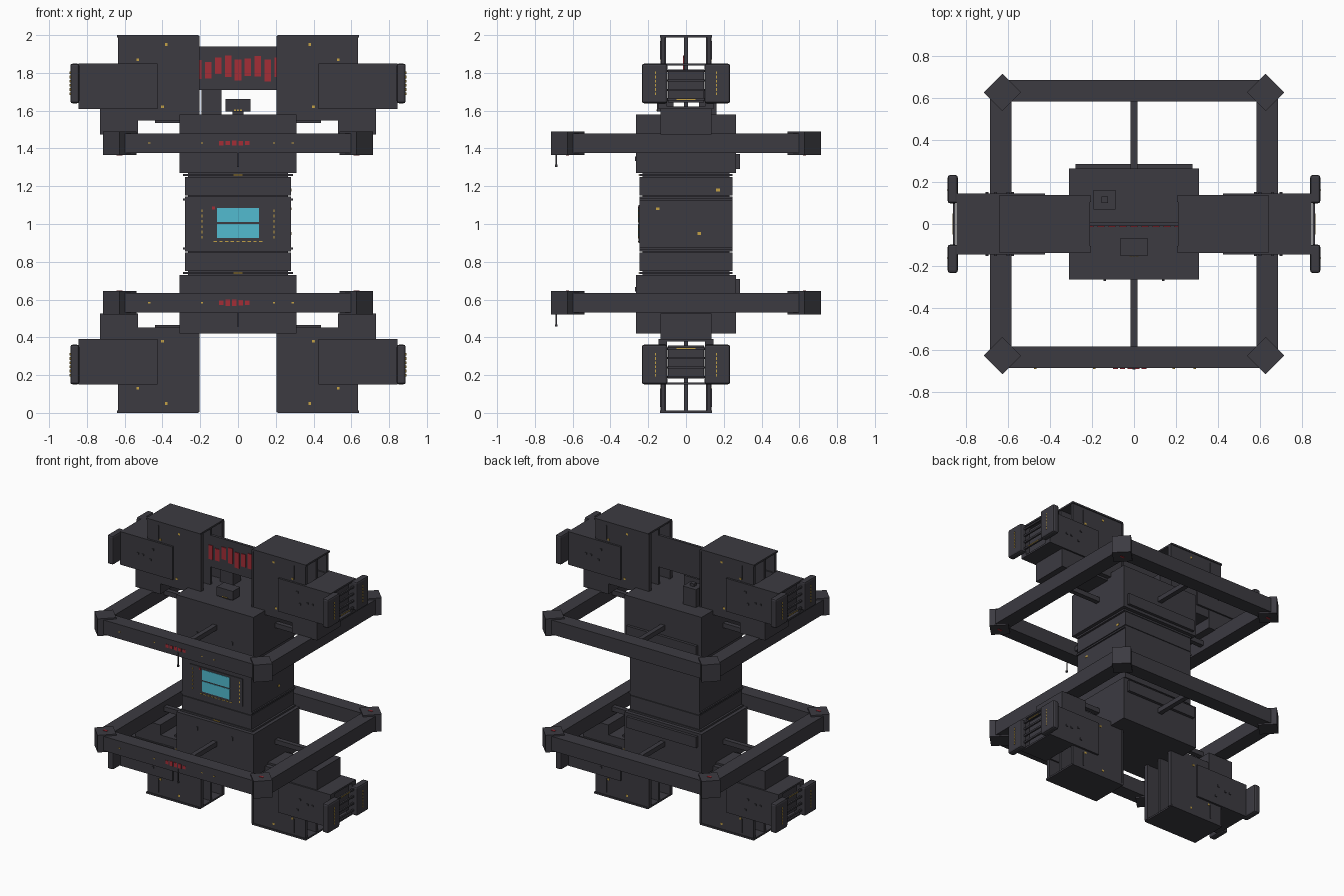
import bpy, bmesh, math, random
from mathutils import Matrix, Vector

random.seed(4)
cube = bpy.data.objects.get("Cube")
if cube:
    bpy.data.objects.remove(cube, do_unlink=True)


def material(name, red, green, blue):
    made = bpy.data.materials.new(name)
    made.use_nodes = True
    made.diffuse_color = (red, green, blue, 1)
    made.node_tree.nodes["Principled BSDF"].inputs["Base Color"].default_value = made.diffuse_color
    return made


HULL = material("dark_grey_hull", .045, .043, .053)
RED = material("signal_red", .37, .026, .037)
YELLOW = material("marker_yellow", .56, .36, .06)
CYAN = material("window_cyan", .085, .5, .63)

WALL = .012   # sheet thickness
PAINT = .006  # thickness of painted plates
DOT = .014    # marker size


def block(width, depth, height, x=0, y=0, z=0):
    """Size and centre of one box."""
    return Vector((width, depth, height)), Vector((x, y, z))


def pair(*blocks):
    """Blocks together with their mirror images across y = 0."""
    return [(size, Vector((at.x, at.y * side, at.z))) for size, at in blocks for side in (-1, 1)]


def part(name, blocks, colour=HULL, flip_x=1, flip_z=1, turn=0):
    """One object made of boxes; the flips mirror it in x and about mid height."""
    bm = bmesh.new()
    for size, at in blocks:
        place = Vector((at.x * flip_x, at.y, 1 + (at.z - 1) * flip_z))
        bmesh.ops.create_cube(bm, size=1, matrix=Matrix.Translation(place)
                              @ Matrix.Rotation(turn, 4, "Z") @ Matrix.Diagonal(size.to_4d()))
    mesh = bpy.data.meshes.new(name)
    bm.to_mesh(mesh)
    bm.free()
    mesh.materials.append(colour)
    made = bpy.data.objects.new(name, mesh)
    bpy.context.collection.objects.link(made)
    return made


def build_core():
    """Recessed shaft with stacked bands and a window on the front."""
    depth = .49
    front = -depth / 2
    part("core_shaft", [block(.53, depth - .03, .56, z=1)])
    part("core_window_band", [block(.56, depth, .25, z=1)])
    for flip, level in ((1, "upper"), (-1, "lower")):
        part(level + "_core_bands", [block(.56, depth, .1, z=1.2), block(.56, depth, WALL, z=1.14)],
             flip_z=flip)
        part(level + "_core_ribs", [block(.58, depth, WALL, z=height) for height in (1.13, 1.26)],
             flip_z=flip)

    part("window_frame", [block(.42, WALL, .2, y=front, z=1)])
    glass = front - WALL / 2
    part("window_panes", [block(.22, PAINT, .075, y=glass, z=height) for height in (.963, 1.047)], CYAN)
    columns = [block(PAINT, PAINT, DOT, x=side * .19, y=glass, z=.93 + step * .028)
               for side in (-1, 1) for step in range(6)]
    row = [block(.018, PAINT, PAINT, x=step * .03, y=glass, z=.907) for step in range(-4, 5)]
    part("window_markers", columns + row, YELLOW)
    part("window_lamp", [block(DOT, PAINT, DOT, x=-.13, y=glass, z=1.085)], RED)


def build_hub(level, flip):
    """Wide block at each end of the core."""
    part(level + "_hub", [block(.62, .53, .31, z=1.425)], flip_z=flip)
    part(level + "_hub_back_lip", [block(.56, .03, .08, y=.27, z=1.33)], flip_z=flip)
    part(level + "_hub_fittings", [block(WALL, WALL, .025, x=side * .14, y=-.265, z=1.345)
                                   for side in (-1, 1)], flip_z=flip)
    part(level + "_hub_marker", [block(.05, WALL, PAINT, y=-.245, z=1.26)], YELLOW, flip_z=flip)


def build_ring(level, flip, height):
    """Square ring of beams with turned corner nodes, struts and an antenna."""
    reach = .635
    beam = .104
    front = -reach - beam / 2
    sides = [block(beam, reach * 2, beam, x=side * reach, z=height) for side in (-1, 1)]
    part(level + "_ring", sides + pair(block(reach * 2, beam, beam, y=reach, z=height)))

    node = .125
    corners = [(side, end) for side in (-.627, .627) for end in (-.627, .627)]
    part(level + "_ring_corners", [block(node, node, node, x, y, height) for x, y in corners],
         turn=math.pi / 4)
    part(level + "_corner_lamps", [block(.03, DOT, PAINT, x, y, height - flip * node / 2)
                                   for x, y in corners], RED)

    rod = .034
    spokes = [block(.3, rod, rod, x=side * .45, z=height) for side in (-1, 1)]
    part(level + "_struts", spokes + pair(block(rod, .35, rod, y=.43, z=height)))
    part(level + "_antenna", [block(PAINT, PAINT, .1, y=front, z=height - .075),
                              block(WALL, WALL, WALL, y=front, z=height - .12)])
    part(level + "_ring_bars", [block(.024, PAINT, random.uniform(.02, .035),
                                      x=-.02 + step * .034, y=front, z=height)
                                for step in range(-2, 3)], RED)
    part(level + "_ring_markers", [block(WALL, PAINT, PAINT, x=place, y=front, z=height)
                                   for place in (-.47, -.19, .19, .29)], YELLOW)


def build_bay(name, flips):
    """Open-ended bay with overhanging roof and a central divider."""
    middle = .425
    centre = 1.775
    length = .42
    height = .45
    face = .132
    part(name + "_bay_roof", [block(length + WALL, face * 2 + WALL, WALL, x=middle, z=2 - WALL / 2)], **flips)
    part(name + "_bay_floor", [block(length, face * 2, WALL, x=middle, z=1.555)], **flips)
    part(name + "_bay_divider", [block(length, .02, height - WALL, x=middle, z=centre)], **flips)
    part(name + "_bay_walls", pair(block(length, .022, height - WALL, x=middle, y=face - .011, z=centre)),
         **flips)
    part(name + "_bay_rails", pair(block(WALL, .03, height - WALL, x=.21, y=face - WALL, z=centre),
                                   block(PAINT, WALL, .1, x=.545, y=face, z=1.92)), **flips)
    part(name + "_bay_link", [block(.15, .2, .02, x=.365, z=1.545)], **flips)
    spots = ((.38, 1.95), (.4, 1.62), (.53, 1.87))
    part(name + "_bay_markers", pair(*[block(DOT, PAINT, DOT, x=x, y=face, z=z) for x, z in spots]),
         YELLOW, **flips)


def build_dock(name, flips):
    """Sleeve round the outer half of the bay, with fins and cross bars at its end."""
    centre = 1.73
    height = .24
    outer = .845
    face = .146
    part(name + "_dock_cheeks", pair(block(.42, .046, height, x=outer - .21, y=face - .023, z=centre)), **flips)
    part(name + "_dock_covers", [block(.21, face * 2, WALL, x=outer - .105, z=centre + side * (height - WALL) / 2)
                                 for side in (-1, 1)], **flips)
    part(name + "_dock_core", [block(.22, .19, .175, x=.71, z=centre)], **flips)
    spots = ((.58, 1.79), (.6, 1.71), (.66, centre), (.7, centre))
    part(name + "_dock_studs", pair(*[block(DOT, WALL, DOT, x=x, y=face, z=z) for x, z in spots]), **flips)

    fins = part(name + "_fins", pair(block(.048, .136, .21, x=.864, y=.166, z=centre + DOT)), **flips)
    rounding = fins.modifiers.new("rounded_edges", "BEVEL")
    rounding.width = WALL
    rounding.segments = 2
    levels = [1.66 + step * .05 for step in range(4)]
    part(name + "_fin_bars", [block(WALL, .21, WALL, x=outer + WALL, z=level) for level in levels], **flips)
    dashes = pair(*[block(PAINT, PAINT, DOT, x=.888, y=.162, z=1.69 + step * .022) for step in range(6)])
    stripe = block(PAINT, .1, PAINT, x=outer + WALL * 1.5, z=levels[0])
    part(name + "_fin_markers", dashes + [stripe], YELLOW, **flips)


build_core()
for flip, level, ring_height in ((1, "upper", 1.428), (-1, "lower", .583)):
    build_hub(level, flip)
    build_ring(level, flip, ring_height)
    for side, word in ((1, "left"), (-1, "right")):
        name = level + "_" + word
        flips = dict(flip_x=side, flip_z=flip)
        build_bay(name, flips)
        build_dock(name, flips)
        # Pedestal between dock and ring
        part(name + "_pedestal", [block(.2, .27, .14, x=.63, z=1.545)], **flips)

# Board bridging the upper bays, with plain bars on the front
part("sign_board", [block(.44, .02, .23, z=1.825)])
part("sign_bars", [block(.035, PAINT, random.uniform(.08, .12), x=step * .0525, y=-.012,
                         z=random.uniform(1.81, 1.84)) for step in range(-4, 5)], RED)

# Equipment on the roof
part("roof_post", [block(.106, .093, .14, x=-.14, y=.115, z=1.64),
                   block(.03, .03, .02, x=-.14, y=.115, z=1.72)])
part("roof_box", [block(.13, .085, .065, y=-.11, z=1.628),
                  block(.06, .04, .04, y=-.11, z=1.59)])
part("roof_box_markers", [block(WALL, PAINT, PAINT, x=step * .016, y=-.152, z=1.602)
                          for step in (-1, 0, 1)], YELLOW)

# Markers on the sides of the core
part("side_markers", [block(PAINT, .02, DOT, x=.28, y=y, z=z)
                      for y, z in ((-.15, 1.08), (.07, .95), (.17, 1.18))], YELLOW)
